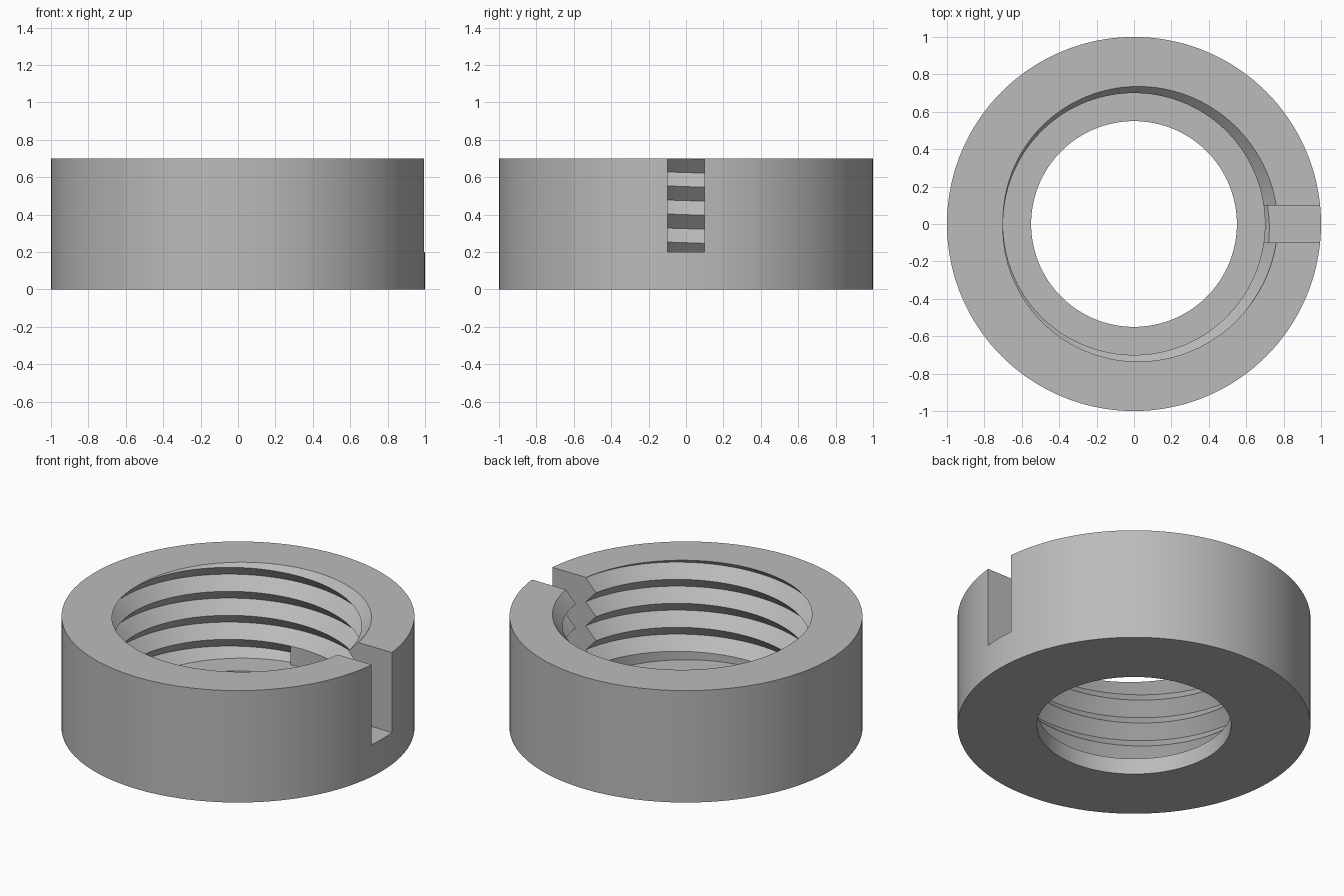
import bpy
import bmesh
from math import cos, sin, tau, radians

cube = bpy.data.objects.get("Cube")
if cube:
    bpy.data.objects.remove(cube, do_unlink=True)

# Main dimensions
OUTER, BORE, CREST, DEPTH = 1.0, 0.55, 0.70, 0.07
HEIGHT, FLOOR, PITCH = 0.70, 0.10, 0.15
HALF = PITCH / 2
START = radians(100)          # where the thread groove begins
SEGMENTS = 144

steel = bpy.data.materials.new("plain grey metal")
steel.use_nodes = True
grey = (0.5, 0.5, 0.5, 1)
steel.diffuse_color = grey
steel.node_tree.nodes["Principled BSDF"].inputs["Base Color"].default_value = grey


def crest_height(angle):
    """Height of the lowest crest line of the right-handed helix."""
    return 0.025 + PITCH * angle / tau


def thread_radius(angle, z):
    """V-shaped groove, plain below the start of the thread."""
    turns = (z - crest_height(angle)) / PITCH
    if turns < (1 if angle < START else 0):
        return CREST
    frac = turns % 1
    return CREST + DEPTH * (1 - abs(2 * frac - 1))


def section(angle):
    """Closed radial section at one angle, as (radius, height) pairs."""
    heights = [HEIGHT]
    for k in reversed(range(10)):
        heights.append(min(HEIGHT, max(FLOOR, crest_height(angle) + HALF * k)))
    heights.append(FLOOR)
    wall = [(thread_radius(angle, z), z) for z in heights]
    return [(OUTER, 0), (OUTER, HEIGHT)] + wall + [(BORE, FLOOR), (BORE, 0)]


# Threaded ring: sections swept round the axis, with a steep step at the start
angles = [tau * i / SEGMENTS for i in range(SEGMENTS + 1)]
angles = [a for a in angles if abs(a - START) > 0.004]
angles = sorted(angles + [START - 0.003, START + 0.003])
bm = bmesh.new()
columns = [[bm.verts.new((r * cos(a), r * sin(a), z)) for r, z in section(a)]
           for a in angles]
for left, right in zip(columns, columns[1:]):
    for i in range(len(left)):
        j = (i + 1) % len(left)
        bm.faces.new((left[i], right[i], right[j], left[j]))
bmesh.ops.remove_doubles(bm, verts=bm.verts, dist=0.0001)
bmesh.ops.recalc_face_normals(bm, faces=bm.faces)
mesh = bpy.data.meshes.new("threaded_ring")
bm.to_mesh(mesh)
bm.free()
mesh.materials.append(steel)
ring = bpy.data.objects.new("threaded_ring", mesh)
bpy.context.collection.objects.link(ring)

# Slot through the wall on the +x side
bpy.ops.mesh.primitive_cube_add(size=1, location=(0.81, 0, 0.55))
cutter = bpy.context.object
cutter.name = "slot_cutter"
cutter.scale = (0.8, 0.2, 0.7)
cutter.hide_render = True
cutter.data.materials.append(steel)

slot = ring.modifiers.new("slot", 'BOOLEAN')
slot.operation = 'DIFFERENCE'
slot.solver = 'EXACT'
slot.object = cutter

bpy.ops.object.select_all(action='DESELECT')
ring.select_set(True)
bpy.context.view_layer.objects.active = ring
bpy.ops.object.modifier_apply(modifier="slot")
bpy.data.objects.remove(cutter, do_unlink=True)
bpy.ops.object.shade_smooth_by_angle(angle=radians(30))
